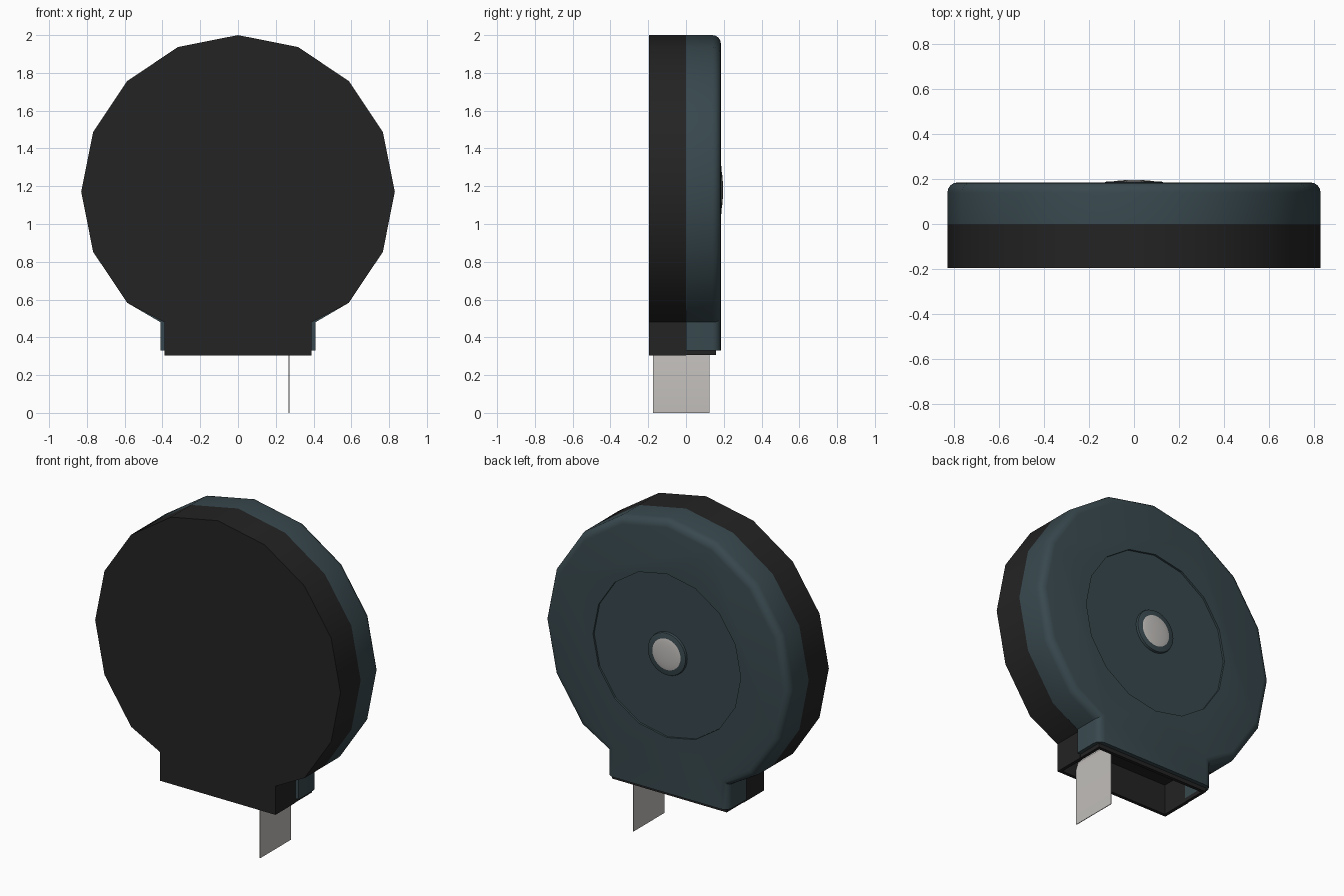
import bpy, bmesh, math

if "Cube" in bpy.data.objects:
    bpy.data.objects.remove(bpy.data.objects["Cube"])

R, CZ = 0.83, 1.17            # case radius and centre height


def material(name, col):
    m = bpy.data.materials.new(name)
    m.diffuse_color = (*col, 1)
    m.use_nodes = True
    m.node_tree.nodes["Principled BSDF"].inputs["Base Color"].default_value = m.diffuse_color
    return m


BLACK = material("black plastic", (0.017, 0.017, 0.017))
BLUE = material("slate blue plastic", (0.040, 0.066, 0.077))
STEEL = material("steel", (0.53, 0.51, 0.49))


def finish(bm, name, mat, smooth=True):
    bmesh.ops.recalc_face_normals(bm, faces=bm.faces)
    me = bpy.data.meshes.new(name)
    bm.to_mesh(me)
    bm.free()
    ob = bpy.data.objects.new(name, me)
    bpy.context.collection.objects.link(ob)
    if mat:
        me.materials.append(mat)
    if smooth:
        smooth_shade(ob)
    return ob


def smooth_shade(ob):
    bpy.ops.object.select_all(action='DESELECT')
    ob.select_set(True)
    bpy.context.view_layer.objects.active = ob
    bpy.ops.object.shade_smooth_by_angle(angle=math.radians(32))


def prism(points, y0, y1):
    """Extrude an x-z outline from y0 to y1."""
    bm = bmesh.new()
    face = bm.faces.new([bm.verts.new((x, y0, z)) for x, z in points])
    ext = bmesh.ops.extrude_face_region(bm, geom=[face])
    for v in ext['geom']:
        if isinstance(v, bmesh.types.BMVert):
            v.co.y = y1
    return bm


def ring(r, n, cz=CZ):
    return [(r * math.cos(2 * math.pi * k / n), cz + r * math.sin(2 * math.pi * k / n))
            for k in range(n)]


def rect(w, z0, z1):
    return [(-w, z0), (w, z0), (w, z1), (-w, z1)]


def case_outline(w, bottom):
    """Sixteen-sided disc with a square mouth below."""
    pts = [(R * math.cos(math.radians(22.5 * k)), CZ + R * math.sin(math.radians(22.5 * k)))
           for k in range(-2, 11)]
    return pts + [(-w, 0.48), (-w, bottom), (w, bottom), (w, 0.48)]


def cut(ob, cutter):
    mod = ob.modifiers.new("cut", 'BOOLEAN')
    mod.operation, mod.object, mod.solver = 'DIFFERENCE', cutter, 'EXACT'
    bpy.context.view_layer.objects.active = ob
    bpy.ops.object.modifier_apply(modifier=mod.name)


# Front half of the case
front = finish(prism(case_outline(0.39, 0.305), -0.195, 0.0), "front_case", BLACK)

# Rear half of the case with a rounded rim
bm = prism(case_outline(0.41, 0.33), 0.0, 0.185)
rim = [e for e in bm.edges
       if all(v.co.y > 0.18 for v in e.verts) and not all(v.co.z < 0.34 for v in e.verts)]
bmesh.ops.bevel(bm, geom=rim, offset=0.045, segments=4, profile=0.5, affect='EDGES')
back = finish(bm, "rear_case", BLUE)

# Dark liner of the mouth
liner = finish(prism(rect(0.388, 0.306, 0.5), -0.19, 0.16), "mouth_liner", BLACK, False)

# Hollow mouth and recessed disc on the rear
mouth = finish(prism(rect(0.37, 0.2, 0.49), -0.175, 0.14), "mouth_cutter", None, False)
disc = finish(prism(ring(0.5, 16), 0.173, 0.3), "disc_cutter", None, False)
for ob in (front, back, liner):
    cut(ob, mouth)
cut(back, disc)
for ob in (front, back):
    smooth_shade(ob)
for ob in (mouth, disc):
    bpy.data.objects.remove(ob)

# Collar and domed rivet in the middle of the rear
bm = prism(ring(0.13, 32, 1.18), 0.165, 0.189)
edges = [e for e in bm.edges if all(v.co.y > 0.18 for v in e.verts)]
bmesh.ops.bevel(bm, geom=edges, offset=0.008, segments=2, profile=0.5, affect='EDGES')
finish(bm, "rivet_collar", BLUE)
bm = bmesh.new()
bmesh.ops.create_uvsphere(bm, u_segments=32, v_segments=16, radius=1)
for v in bm.verts:
    x, y, z = v.co
    v.co = (0.108 * x, 0.183 + 0.013 * z, 1.18 + 0.108 * y)
finish(bm, "rivet", STEEL)

# Blade hanging from the mouth, curling inside it
T = 0.002
path = [(0.27, 0), (0.27, 0.35), (0.255, 0.40), (0.22, 0.44), (0.15, 0.465)]
outline = [(x + T, z + (T if i > 1 else 0)) for i, (x, z) in enumerate(path)]
outline += [(x - T, z - (T if z > 0.36 else 0)) for x, z in reversed(path)]
finish(prism(outline, -0.175, 0.125), "blade", STEEL)
